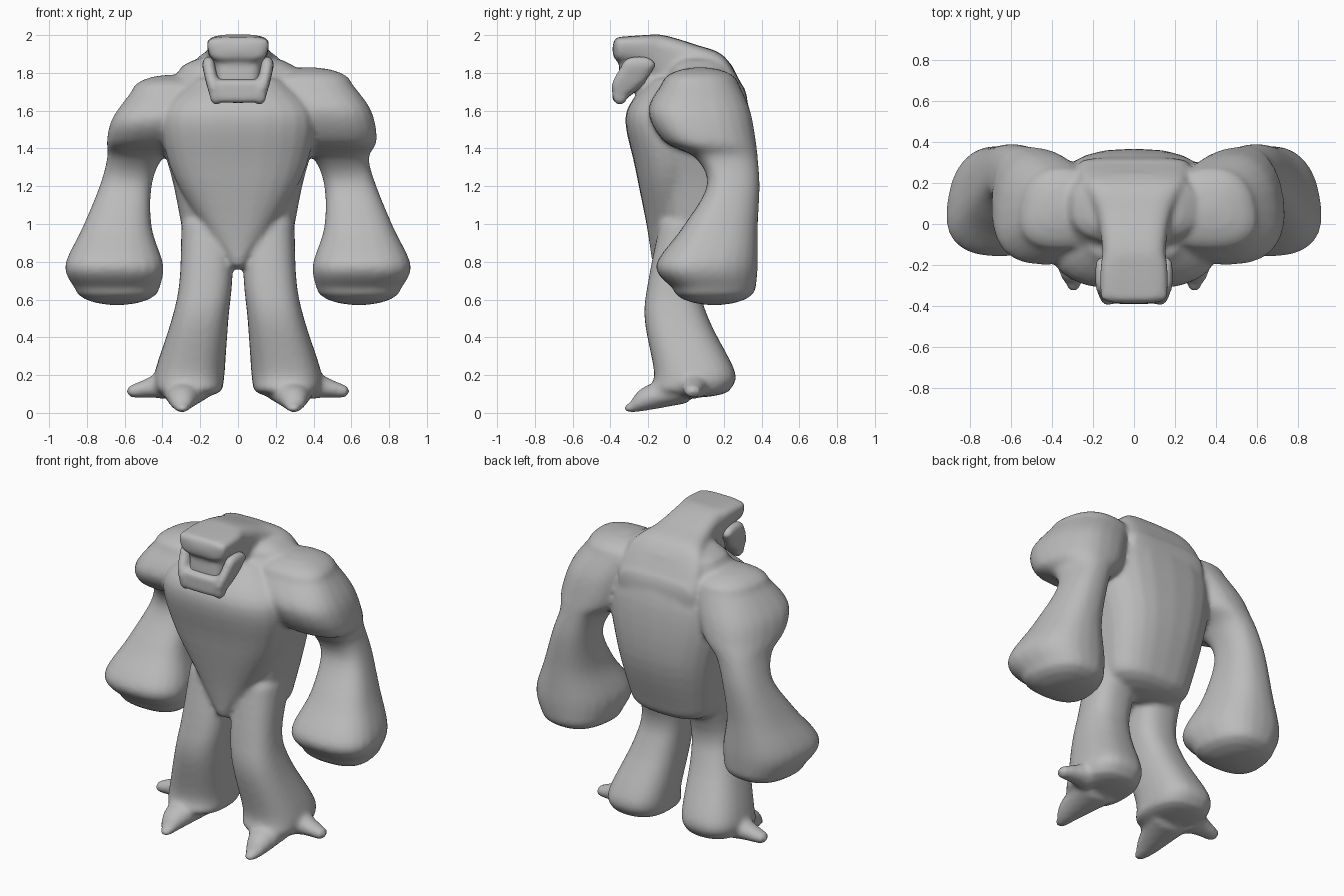
import bpy, bmesh, math
from mathutils import Vector

cube = bpy.data.objects.get("Cube")
if cube:
    bpy.data.objects.remove(cube)

skin = bpy.data.materials.new("stone grey")
skin.use_nodes = True
GREY = (0.5, 0.5, 0.5, 1)
skin.diffuse_color = GREY
skin.node_tree.nodes["Principled BSDF"].inputs["Base Color"].default_value = GREY

# Where x, y and z sit in a (position, across, second) section for each loft axis
ORDER = {"x": (0, 1, 2), "y": (1, 0, 2), "z": (1, 2, 0)}


def spline(before, start, end, after, t):
    """Smooth in-between section."""
    return (start * 2 + (end - before) * t
            + (before * 2 - start * 5 + end * 4 - after) * t ** 2
            + (start * 3 - before - end * 3 + after) * t ** 3) / 2


def dome(section, cap, steps=4):
    """Shrinking sections that round off one end, from the rim to the tip."""
    position, low_a, high_a, low_b, high_b = section
    mid_a, mid_b = (low_a + high_a) / 2, (low_b + high_b) / 2
    result = []
    for step in range(1, steps + 1):
        angle = math.pi / 2 * step / (steps + 0.4)
        size = math.cos(angle)
        half_a, half_b = (high_a - mid_a) * size, (high_b - mid_b) * size
        result.append(Vector((position + cap * math.sin(angle), mid_a - half_a,
                              mid_a + half_a, mid_b - half_b, mid_b + half_b)))
    return result


def loft(name, sections, axis="z", cap=0.05, power=2.5, side=1, taper=0, sides=24, steps=5):
    """Skin round-cornered sections (position, low a, high a, low b, high b)."""
    keys = [Vector(section) for section in sections]
    padded = [keys[0]] + keys + [keys[-1]]
    inner = [spline(*padded[i:i + 4], step / steps)
             for i in range(len(keys) - 1) for step in range(steps)]
    fine = dome(keys[0], -cap)[::-1] + inner + [keys[-1]] + dome(keys[-1], cap)
    bm = bmesh.new()
    rings = []
    for position, low_a, high_a, low_b, high_b in fine:
        ring = []
        for k in range(sides):
            angle = math.tau * k / sides
            cos, sin = math.cos(angle), math.sin(angle)
            u = math.copysign(abs(cos) ** (2 / power), cos)
            v = math.copysign(abs(sin) ** (2 / power), sin)
            a = (low_a + high_a + u * (high_a - low_a) * (1 + taper * v)) / 2
            b = (low_b + high_b + v * (high_b - low_b)) / 2
            x, y, z = [(position, a, b)[i] for i in ORDER[axis]]
            ring.append(bm.verts.new((x * side, y, z)))
        rings.append(ring)
    for ring, following in zip(rings, rings[1:]):
        for k in range(sides):
            j = (k + 1) % sides
            bm.faces.new((ring[k], ring[j], following[j], following[k]))
    bm.faces.new(rings[0])
    bm.faces.new(rings[-1])
    bmesh.ops.recalc_face_normals(bm, faces=bm.faces)
    for face in bm.faces:
        face.smooth = True
    mesh = bpy.data.meshes.new(name)
    bm.to_mesh(mesh)
    bm.free()
    mesh.materials.append(skin)
    obj = bpy.data.objects.new(name, mesh)
    bpy.context.collection.objects.link(obj)
    return obj


def centred(*rows):
    """Sections symmetric about the middle, given by half width."""
    return [(position, -half, half, low, high) for position, half, low, high in rows]


def fuse(name, parts, smoothing):
    """Melt overlapping parts into one soft skin."""
    bpy.ops.object.select_all(action="DESELECT")
    for part in parts:
        part.select_set(True)
    bpy.context.view_layer.objects.active = parts[0]
    bpy.ops.object.join()
    parts[0].name = name
    remesh = parts[0].modifiers.new("melt", "REMESH")
    remesh.mode = "VOXEL"
    remesh.voxel_size = 0.014
    remesh.use_smooth_shade = True
    smooth = parts[0].modifiers.new("soften", "SMOOTH")
    smooth.iterations = smoothing


# Torso: broad rounded back
torso = loft("torso", centred(
    (.88, .28, -.12, .27), (1.2, .34, -.18, .36),
    (1.55, .42, -.26, .35), (1.8, .32, -.1, .26)), cap=.1, power=2.7)

# Chest: wedge narrowing to a point between the legs
chest = loft("chest", centred(
    (.8, .05, -.18, 0), (1, .2, -.21, .1), (1.3, .36, -.27, .1),
    (1.58, .4, -.32, .1), (1.75, .25, -.2, .1)), cap=.04)

# Neck and overhanging brow
head = loft("head", centred(
    (-.36, .16, 1.86, 1.99), (-.22, .16, 1.83, 2), (-.12, .15, 1.72, 2),
    (.05, .18, 1.6, 1.95), (.2, .25, 1.5, 1.89), (.3, .26, 1.4, 1.73)),
    axis="y", cap=.03, power=4, taper=.1)

# Muzzle set back above the chin
muzzle = loft("muzzle", centred((1.75, .12, -.36, -.1), (1.88, .13, -.35, -.1)), power=4)
body = [torso, chest, head, muzzle]
jaw = [loft("chin", centred((1.66, .13, -.39, -.32), (1.75, .16, -.39, -.2)),
            cap=.02, power=4)]

for side, word in ((1, "left"), (-1, "right")):
    jaw.append(loft(word + "_jaw_arm", [
        (1.68, .08, .15, -.39, -.31), (1.75, .1, .17, -.39, -.22),
        (1.84, .12, .19, -.34, -.16)], side=side, power=3))

    # Arm: club-like fist, bent elbow, heavy shoulder that hangs lower on the right
    droop = .04 if side < 0 else 0
    body.append(loft(word + "_arm", [
        (.66, .42, .86, -.07, .37), (.78, .4, .91, -.16, .38), (.98, .46, .82, -.02, .38),
        (1.2, .46, .73, .11, .39), (1.35, .4, .69, .05, .38),
        (1.44, .27, .73 - droop, -.12, .37),
        (1.6 - droop, .2, .7 - droop, -.2, .34), (1.74 - droop, .15, .6 - droop, -.13, .28)],
        cap=.09, side=side, taper=-.15))

    # Leg: flares backward and outward toward the foot
    body.append(loft(word + "_leg", [
        (.13, .08, .44, -.19, .24), (.22, .07, .44, -.17, .26), (.5, .05, .35, -.22, .12),
        (.7, .03, .31, -.2, .08), (1, .02, .3, -.14, .2)], side=side))

    # Front and outer claws
    body.append(loft(word + "_front_claw", [
        (-.3, .26, .33, 0, .05), (-.22, .22, .37, .01, .14), (0, .13, .41, .05, .2)],
        axis="y", cap=.03, power=2, side=side))
    body.append(loft(word + "_outer_claw", [
        (.38, -.08, .14, .07, .26), (.45, -.03, .11, .08, .2), (.56, -.01, .08, .08, .15)],
        axis="x", cap=.03, power=2, side=side))

fuse("body", body, smoothing=10)
fuse("jaw", jaw, smoothing=4)
